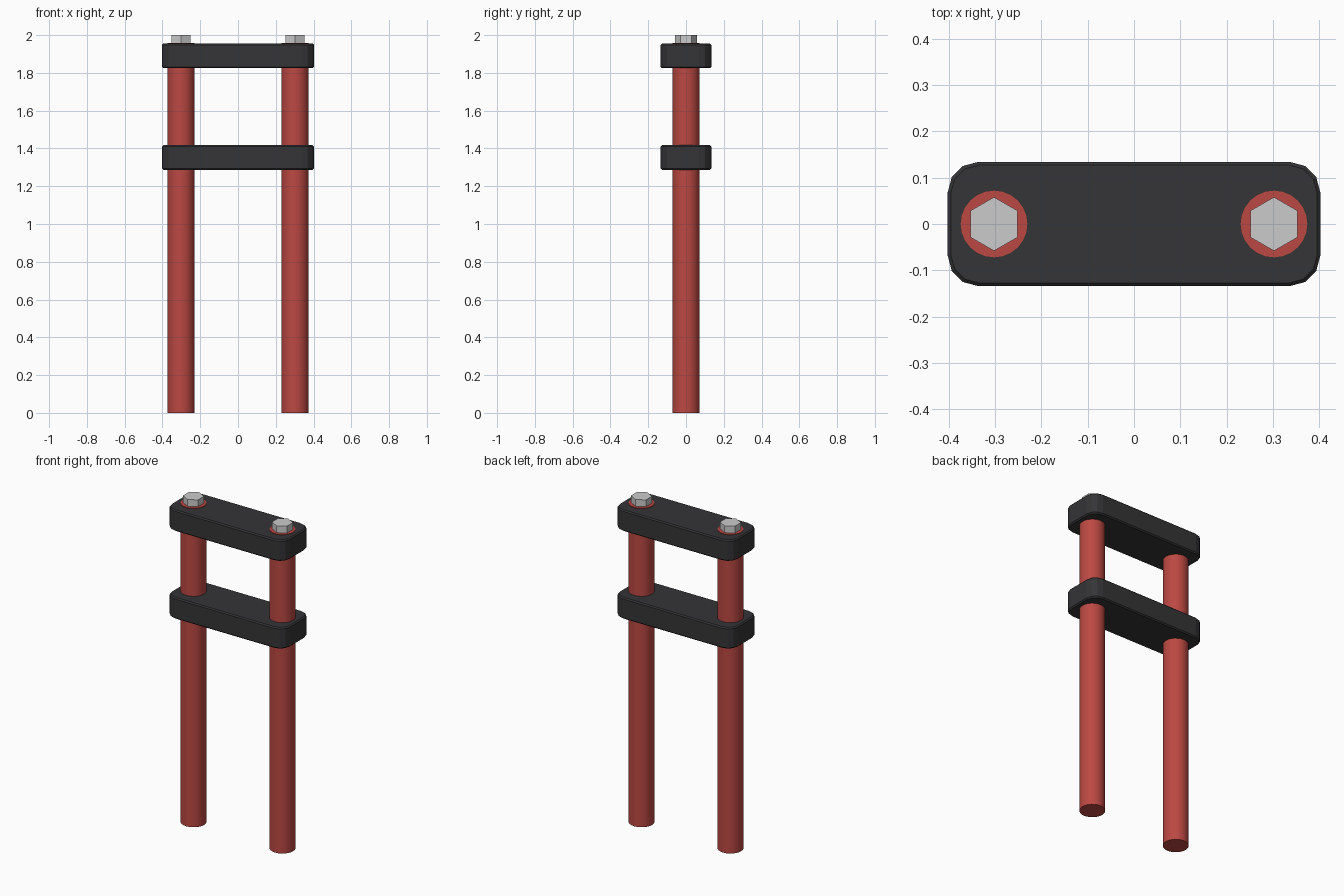
import bpy, bmesh, math

if "Cube" in bpy.data.objects:
    bpy.data.objects.remove(bpy.data.objects["Cube"])


def material(name, rgb):
    m = bpy.data.materials.new(name)
    m.diffuse_color = (*rgb, 1)
    m.use_nodes = True
    m.node_tree.nodes["Principled BSDF"].inputs["Base Color"].default_value = m.diffuse_color
    return m


RED = material("red_paint", (0.50, 0.065, 0.055))
BLACK = material("black_metal", (0.035, 0.035, 0.038))


def finish(name, bm, mat=None, smooth=False):
    mesh = bpy.data.meshes.new(name)
    bmesh.ops.recalc_face_normals(bm, faces=bm.faces)
    bm.to_mesh(mesh)
    bm.free()
    obj = bpy.data.objects.new(name, mesh)
    bpy.context.collection.objects.link(obj)
    if mat:
        mesh.materials.append(mat)
    if smooth:
        bpy.ops.object.select_all(action='DESELECT')
        obj.select_set(True)
        bpy.context.view_layer.objects.active = obj
        bpy.ops.object.shade_smooth_by_angle(angle=math.radians(35))
    return obj


def cylinder(name, x, z0, z1, radius, sides, mat=None, smooth=False):
    bm = bmesh.new()
    bmesh.ops.create_cone(bm, cap_ends=True, segments=sides,
                          radius1=radius, radius2=radius, depth=z1 - z0)
    bmesh.ops.translate(bm, verts=bm.verts, vec=(x, 0, (z0 + z1) / 2))
    return finish(name, bm, mat, smooth)


def clamp(name, z0, z1, hx=0.402, hy=0.134, r=0.066, steps=3):
    # rounded-rectangle plate with softened rims
    bm = bmesh.new()
    outline = []
    for q, (sx, sy) in enumerate([(1, 1), (-1, 1), (-1, -1), (1, -1)]):
        for i in range(steps + 1):
            a = math.radians(90 * (q + i / steps))
            outline.append(bm.verts.new((sx * (hx - r) + r * math.cos(a),
                                         sy * (hy - r) + r * math.sin(a), z0)))
    base = bm.faces.new(outline)
    ext = bmesh.ops.extrude_face_region(bm, geom=[base], use_keep_orig=True)
    top = [v for v in ext["geom"] if isinstance(v, bmesh.types.BMVert)]
    bmesh.ops.translate(bm, verts=top, vec=(0, 0, z1 - z0))
    rims = [e for e in bm.edges if abs(e.verts[0].co.z - e.verts[1].co.z) < 1e-5]
    bmesh.ops.bevel(bm, geom=rims, offset=0.007, segments=1,
                    affect='EDGES', profile=0.5)
    return finish(name, bm, BLACK)


# Upper and lower clamps
clamp("upper_clamp", 1.825, 1.955)
clamp("lower_clamp", 1.287, 1.417)

# Fork tubes and hex cap bolts on both sides
for side, x in (("left", -0.302), ("right", 0.302)):
    cylinder(side + "_tube", x, 0, 1.958, 0.072, 24, RED, True)
    cylinder(side + "_cap_bolt", x, 1.95, 2.0, 0.058, 6)
